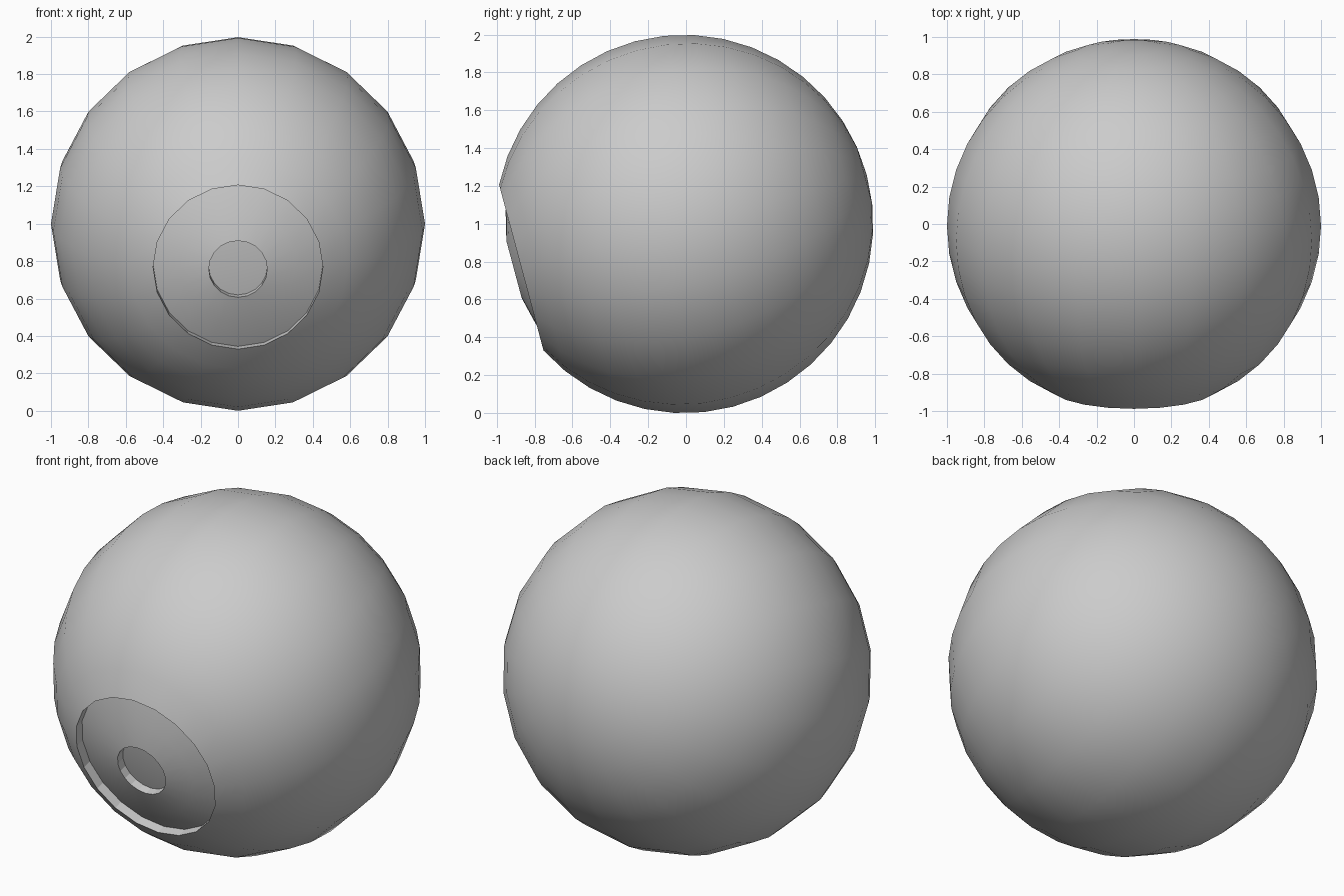
import bpy, bmesh
from math import sin, cos, pi, radians
from mathutils import Matrix

if "Cube" in bpy.data.objects:
    bpy.data.objects.remove(bpy.data.objects["Cube"])

SIDES = 20
IRIS_DEPTH = 0.057
PUPIL_DEPTH = 0.05


def ring(step, sink=0.0):
    """Sphere profile point, 9 degrees per step from the front pole, pushed inwards by sink."""
    a = radians(9 * step)
    return (sin(a), 0.0, cos(a) - sink)


# Profile: sunken pupil cap, iris dish, then the rest of the sphere
deep = IRIS_DEPTH + PUPIL_DEPTH
profile = [ring(0, deep), ring(1, deep)]
profile += [ring(i, IRIS_DEPTH) for i in (1, 2, 3)]
profile += [ring(i) for i in range(3, 21)]
walls = {1, 4}  # profile spans that are the pupil and iris walls

# Lathe the profile around the axis
bm = bmesh.new()
rows = []
for i, (r, _, z) in enumerate(profile):
    if r < 1e-6:
        rows.append([bm.verts.new((0, 0, z))] * SIDES)
    else:
        rows.append([bm.verts.new((r * cos(2 * pi * k / SIDES), r * sin(2 * pi * k / SIDES), z))
                     for k in range(SIDES)])
for i in range(len(rows) - 1):
    for k in range(SIDES):
        n = (k + 1) % SIDES
        quad = [rows[i][k], rows[i + 1][k], rows[i + 1][n], rows[i][n]]
        face = bm.faces.new(list(dict.fromkeys(quad)))
        face.smooth = i not in walls
        if i in walls:
            for e in face.edges:
                e.smooth = False
bmesh.ops.recalc_face_normals(bm, faces=bm.faces[:])

# Tip the front pole towards -y and 15 degrees down
bm.transform(Matrix.Translation((0, -0.01, 0.9986)) @ Matrix.Rotation(radians(105), 4, 'X'))

mesh = bpy.data.meshes.new("eyeball")
bm.to_mesh(mesh)
bm.free()
eye = bpy.data.objects.new("eyeball", mesh)
bpy.context.collection.objects.link(eye)
